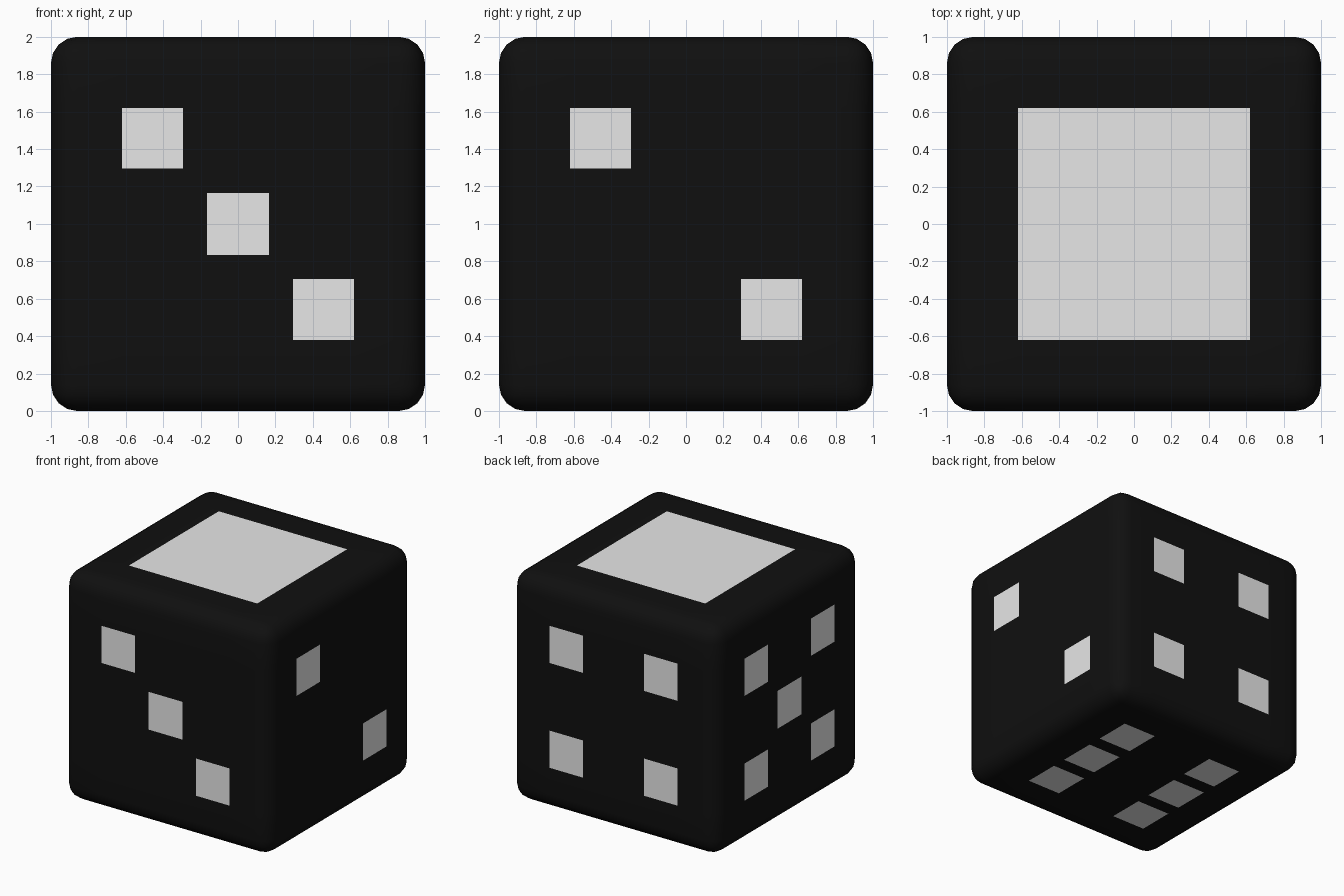
import bpy, bmesh
from mathutils import Vector

if "Cube" in bpy.data.objects:
    bpy.data.objects.remove(bpy.data.objects["Cube"])

CUTS = (-0.62, -0.295, -0.165, 0.165, 0.295, 0.62)   # pip borders on every axis


def material(name, value):
    m = bpy.data.materials.new(name)
    m.diffuse_color = (value, value, value, 1)
    m.use_nodes = True
    m.node_tree.nodes["Principled BSDF"].inputs["Base Color"].default_value = m.diffuse_color
    return m


def cell(v):
    """Pip slot along one axis: -1, 0, 1, or None between slots."""
    a = abs(v)
    if a < 0.165:
        return 0
    if 0.295 < a < 0.62:
        return 1 if v > 0 else -1
    return None


CORNERS = {(-1, -1), (-1, 1), (1, -1), (1, 1)}
# Pips per side: (axis, sign) -> slots along the two remaining axes
PIPS = {
    (1, -1): {(-1, 1), (0, 0), (1, -1)},      # front: three
    (0, 1): {(-1, 1), (1, -1)},               # right: two
    (1, 1): CORNERS,                          # back: four
    (0, -1): CORNERS | {(0, 0)},              # left: five
    (2, -1): CORNERS | {(-1, 0), (1, 0)},     # bottom: six
}


def is_pip(face):
    c = face.calc_center_median()
    axis = max(range(3), key=lambda i: abs(c[i]))
    if abs(c[axis]) < 0.999:
        return False
    sign = 1 if c[axis] > 0 else -1
    a, b = [c[i] for i in range(3) if i != axis]
    if (axis, sign) == (2, 1):                # top: one large square
        return max(abs(a), abs(b)) < 0.62
    return (cell(a), cell(b)) in PIPS[(axis, sign)]


# Rounded die body
bm = bmesh.new()
bmesh.ops.create_cube(bm, size=2)
bmesh.ops.bevel(bm, geom=bm.edges[:], offset=0.14, segments=4, profile=0.5,
                affect='EDGES', clamp_overlap=True)

# Cut the pip borders into the sides
for axis in range(3):
    normal = Vector((0, 0, 0))
    normal[axis] = 1
    for d in CUTS:
        bmesh.ops.bisect_plane(bm, geom=bm.verts[:] + bm.edges[:] + bm.faces[:],
                               plane_co=normal * d, plane_no=normal)

# Paint the pips and shade
for f in bm.faces:
    f.smooth = True
    f.material_index = 1 if is_pip(f) else 0

bmesh.ops.translate(bm, verts=bm.verts[:], vec=(0, 0, 1))
mesh = bpy.data.meshes.new("die")
bm.to_mesh(mesh)
bm.free()
mesh.materials.append(material("black", 0.005))
mesh.materials.append(material("white", 0.8))
bpy.context.collection.objects.link(bpy.data.objects.new("die", mesh))
